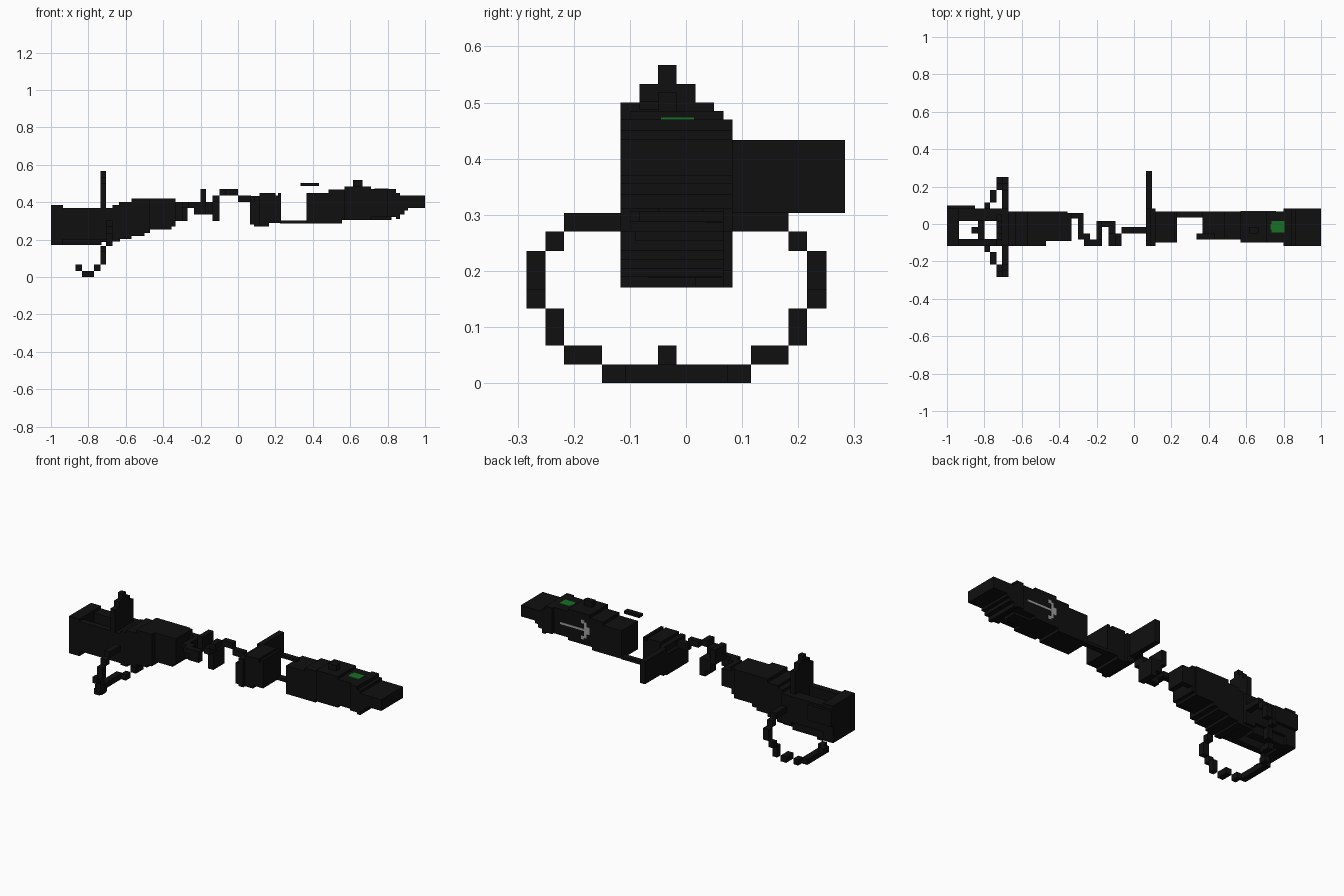
import bpy, bmesh


def material(name, rgb):
    m = bpy.data.materials.new(name)
    m.diffuse_color = (*rgb, 1)
    return m


BLACK = material("black", (0.005, 0.005, 0.005))
GREEN = material("green", (0.01, 0.16, 0.02))
PALE = material("pale_grey", (0.35, 0.35, 0.35))


def blocks(name, boxes, mat=BLACK):
    """One object from stepped boxes: x0, x1, y0, y1, z0, z1."""
    bm = bmesh.new()
    for x0, x1, y0, y1, z0, z1 in boxes:
        for v in bmesh.ops.create_cube(bm, size=1)["verts"]:
            v.co = (x0 + (v.co.x + .5) * (x1 - x0),
                    y0 + (v.co.y + .5) * (y1 - y0),
                    z0 + (v.co.z + .5) * (z1 - z0))
    me = bpy.data.meshes.new(name)
    bm.to_mesh(me)
    bm.free()
    me.materials.append(mat)
    ob = bpy.data.objects.new(name, me)
    bpy.context.collection.objects.link(ob)
    return ob


# Open frame at the left end
blocks("rear_frame_end", [(-1, -.935, -.117, .083, .17, .385)])
blocks("rear_frame_back_wall", [
    (-1, -.73, .017, .067, .17, .37),
    (-1, -.73, .067, .083, .22, .37),
    (-1, -.85, .083, .10, .27, .36),
])
blocks("rear_frame_front_wall", [(-.935, -.73, -.117, -.08, .20, .37)])

# Stepped main body
blocks("rear_body", [
    (-.735, -.67, -.117, .083, .20, .37),
    (-.735, -.67, -.067, .067, .187, .37),
    (-.67, -.63, -.117, .067, .19, .385),
    (-.635, -.57, -.117, .067, .203, .40),
    (-.57, -.50, -.117, .067, .22, .42),
    (-.50, -.47, -.117, .067, .235, .42),
    (-.47, -.355, -.09, .067, .253, .42),
    (-.355, -.335, -.09, .06, .27, .42),
    (-.335, -.30, .03, .06, .30, .40),
])

# Upright fin with a stepped tip
blocks("fin", [
    (-.735, -.705, -.117, .05, .36, .50),
    (-.735, -.705, -.083, .017, .50, .533),
    (-.735, -.705, -.05, -.017, .533, .567),
])

# Tilted hanging ring, symmetric about y = -0.017
ring = []
for x0, x1, a, b, z0, z1 in [
    (-.705, -.67, .085, .20, .27, .303),
    (-.705, -.67, .20, .233, .235, .27),
    (-.705, -.67, .233, .267, .167, .235),
    (-.735, -.705, .233, .267, .133, .167),
    (-.735, -.705, .20, .233, .067, .133),
    (-.77, -.735, .133, .20, .033, .067),
    (-.80, -.77, .09, .133, 0, .033),
]:
    ring += [(x0, x1, -.017 + a, -.017 + b, z0, z1),
             (x0, x1, -.017 - b, -.017 - a, z0, z1)]
ring += [(-.835, -.80, -.117, .083, 0, .033),
         (-.868, -.835, -.05, -.017, .033, .067)]
blocks("hanging_ring", ring)

# Thin winding link between the halves
blocks("winding_link", [
    (-.30, -.27, -.05, .06, .30, .40),
    (-.30, -.235, -.083, -.05, .37, .40),
    (-.268, -.235, -.117, -.083, .37, .40),
    (-.235, -.17, -.117, -.083, .335, .40),
    (-.20, -.17, -.083, .017, .385, .47),
    (-.17, -.135, -.017, .017, .335, .40),
    (-.135, -.10, -.083, .017, .30, .40),
    (-.135, -.10, -.117, -.05, .40, .435),
    (-.10, -.067, -.117, -.05, .435, .47),
    (-.067, 0, -.05, -.017, .435, .47),
    (0, .07, -.05, -.017, .40, .435),
])

# Middle block and the plate sticking out of its back
blocks("middle_block", [
    (.065, .085, -.117, .083, .28, .40),
    (.085, .115, -.117, .083, .27, .433),
    (.115, .165, -.10, .067, .27, .45),
    (.165, .20, -.10, .067, .288, .45),
    (.20, .215, -.10, .067, .288, .435),
    (.215, .23, -.10, .067, .288, .45),
])
blocks("side_plate", [(.065, .097, .08, .283, .303, .433)])
blocks("connecting_rod", [(.225, .37, .035, .067, .285, .303)])

# Stepped front half with a flat tip
blocks("front_body", [
    (.365, .485, -.083, .067, .287, .45),
    (.485, .555, -.083, .067, .287, .468),
    (.555, .57, -.083, .067, .305, .468),
    (.57, .71, -.10, .067, .305, .485),
    (.71, .80, -.10, .067, .32, .47),
    (.62, .82, -.05, .03, .305, .47),
    (.80, .845, -.117, .083, .32, .47),
    (.845, .865, -.117, .083, .31, .45),
    (.865, .89, -.117, .083, .335, .435),
    (.89, .91, -.117, .083, .355, .435),
])
blocks("front_tip", [(.865, 1, -.117, .083, .37, .435)])

# Loose strips above the front half
blocks("loose_strip", [(.335, .433, -.083, -.05, .487, .503)])
blocks("small_top_strip", [(.615, .665, -.05, -.017, .485, .518)])

# Coloured button and side marker
blocks("green_button", [(.735, .805, -.045, .015, .465, .474),
                        (.73, .74, -.03, 0, .465, .474)], GREEN)
blocks("side_marker", [
    (.57, .76, .066, .069, .385, .397),
    (.57, .59, .066, .069, .37, .412),
    (.59, .605, .066, .069, .345, .437),
    (.605, .625, .066, .069, .335, .355),
    (.605, .625, .066, .069, .427, .447),
], PALE)
